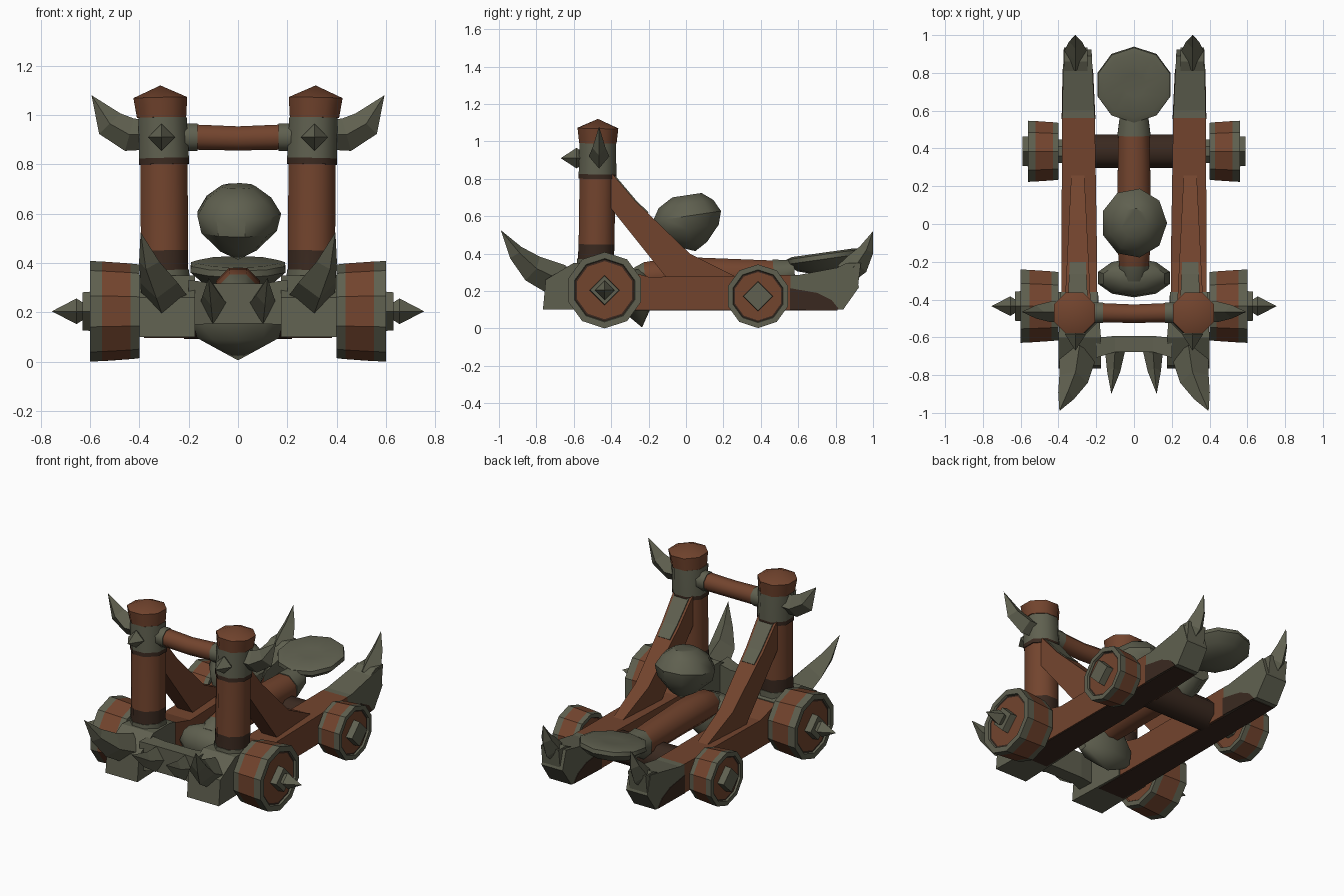
import bpy, bmesh, math
from mathutils import Vector

W, D, M = 0, 1, 2
MATS = []
for name, col in (("wood", (0.17, 0.058, 0.027)), ("dark_wood", (0.042, 0.022, 0.014)),
                  ("dull_metal", (0.115, 0.117, 0.079))):
    m = bpy.data.materials.new(name)
    m.diffuse_color = (*col, 1)
    MATS.append(m)


def finish(name, bm, mirror=False, smooth=0):
    """Turn a bmesh into an object, optionally mirrored across x and smoothed."""
    bmesh.ops.remove_doubles(bm, verts=bm.verts, dist=0.0005)
    bmesh.ops.recalc_face_normals(bm, faces=bm.faces)
    me = bpy.data.meshes.new(name)
    bm.to_mesh(me)
    bm.free()
    for m in MATS:
        me.materials.append(m)
    ob = bpy.data.objects.new(name, me)
    bpy.context.collection.objects.link(ob)
    if smooth:
        bpy.ops.object.select_all(action='DESELECT')
        ob.select_set(True)
        bpy.context.view_layer.objects.active = ob
        bpy.ops.object.shade_smooth_by_angle(angle=math.radians(smooth))
    if mirror:
        ob.modifiers.new("mirror", 'MIRROR').use_mirror_merge = False
    return ob


def tube(name, rings, mats, sides=8, turn=0.5, curve=False, mirror=False, smooth=0):
    """Loft rings (x, y, z, r) or (x, y, z, ru, rv); mats: one index, or one per segment plus end cap."""
    pts = [Vector(r[:3]) for r in rings]
    if isinstance(mats, int):
        mats = [mats] * len(rings)
    bm = bmesh.new()
    loops = []
    for i, r in enumerate(rings):
        t = pts[-1] - pts[0]
        if curve:
            t = pts[min(i + 1, len(pts) - 1)] - pts[max(i - 1, 0)]
        t.normalize()
        u = t.cross(Vector((0, 1, 0) if abs(t.z) > 0.9 else (0, 0, 1))).normalized()
        v = u.cross(t)
        ru, rv = r[3], r[-1]
        loops.append([bm.verts.new(pts[i] + u * ru * math.cos(a) + v * rv * math.sin(a))
                      for a in (math.tau * (k + turn) / sides for k in range(sides))])
    for i in range(len(loops) - 1):
        a, b = loops[i], loops[i + 1]
        for k in range(sides):
            n = (k + 1) % sides
            bm.faces.new((a[k], a[n], b[n], b[k])).material_index = mats[i]
    bm.faces.new(loops[0]).material_index = mats[0]
    bm.faces.new(loops[-1]).material_index = mats[-1]
    return finish(name, bm, mirror, smooth)


def prism(name, profile, width, mat):
    """Extrude a (y, z) profile across x; width(y) gives the two x limits. Mirrored."""
    bm = bmesh.new()
    sides = [[bm.verts.new((width(y)[j], y, z)) for y, z in profile] for j in (0, 1)]
    for s in sides:
        bm.faces.new(s)
    for k in range(len(profile)):
        n = (k + 1) % len(profile)
        bm.faces.new((sides[0][k], sides[0][n], sides[1][n], sides[1][k]))
    for f in bm.faces:
        f.material_index = mat
    return finish(name, bm, True)


# Side beams: wooden middle, metal-clad tail and front block
def taper(y):
    k = max(0, (y - 0.3) / 0.63)
    return 0.195 + 0.03 * k, 0.385 - 0.012 * k


prism("side_beam", [(-0.36, 0.1), (0.56, 0.1), (0.56, 0.285), (-0.2, 0.275), (-0.36, 0.32)], taper, W)
prism("beam_tail", [(0.56, 0.1), (0.84, 0.1), (0.925, 0.22), (0.89, 0.34), (0.6, 0.285), (0.56, 0.285)], taper, M)
patch = [(0.555, 0.1), (0.82, 0.1), (0.78, 0.15), (0.7, 0.19), (0.555, 0.215)]
prism("tail_outer_patch", patch, lambda y: (taper(y)[1] - 0.003, taper(y)[1] + 0.003), D)
prism("tail_inner_patch", patch, lambda y: (taper(y)[0] - 0.003, taper(y)[0] + 0.003), D)
prism("beam_underside", [(-0.55, 0.096), (0.81, 0.096), (0.81, 0.102), (-0.55, 0.102)],
      lambda y: (taper(y)[0] + 0.003, taper(y)[1] - 0.003), D)
prism("front_block", [(-0.765, 0.1), (-0.75, 0.26), (-0.6, 0.35), (-0.42, 0.34), (-0.36, 0.325), (-0.36, 0.1)],
      lambda y: (0.175, 0.4) if y < -0.5 else (0.19, 0.39), M)
prism("tail_horn_base", [(0.78, 0.31), (0.92, 0.23), (0.935, 0.35), (0.86, 0.35)], lambda y: (0.245, 0.37), M)

# Horns
tube("tail_horn", [(0.31, 0.85, 0.29, 0.062, 0.06), (0.31, 0.915, 0.345, 0.06, 0.065),
                   (0.31, 0.965, 0.42, 0.035, 0.04), (0.31, 1.0, 0.52, 0, 0)], M, 4, 0, True, True)
tube("front_horn", [(0.295, -0.68, 0.255, 0.1, 0.09), (0.32, -0.82, 0.32, 0.078, 0.075),
                    (0.36, -0.91, 0.405, 0.045, 0.045), (0.395, -0.99, 0.525, 0, 0)], M, 4, 0, True, True)
tube("bumper_spike", [(0.1, -0.66, 0.235, 0.055, 0.085), (0.108, -0.78, 0.27, 0.035, 0.045),
                      (0.12, -0.9, 0.34, 0, 0)], M, 4, 0, True, True)
tube("post_horn", [(0.36, -0.465, 0.92, 0.05, 0.06), (0.44, -0.465, 0.92, 0.055, 0.068),
                   (0.52, -0.465, 0.965, 0.035, 0.06), (0.594, -0.465, 1.08, 0, 0)], M, 4, 0, True, True)
tube("post_front_spike", [(0.31, -0.55, 0.91, 0.03), (0.31, -0.585, 0.91, 0.055), (0.31, -0.67, 0.91, 0)],
     M, 4, 0, mirror=True)

# Front bumper between the blocks
tube("bumper", [(-0.2, -0.655, 0.24, 0.075, 0.13), (-0.1, -0.635, 0.235, 0.06, 0.115),
                (0.1, -0.635, 0.235, 0.06, 0.115), (0.2, -0.655, 0.24, 0.075, 0.13)], M, 4)

# Upright posts with metal foot, metal band and pointed wooden cap
tube("post", [(0.298, -0.485, 0.27, 0.112), (0.298, -0.482, 0.37, 0.108), (0.298, -0.482, 0.37, 0.104),
              (0.298, -0.478, 0.45, 0.104), (0.3, -0.474, 0.8, 0.103), (0.3, -0.474, 0.8, 0.109),
              (0.3, -0.473, 0.825, 0.109), (0.306, -0.472, 0.99, 0.106), (0.31, -0.471, 0.99, 0.108),
              (0.315, -0.471, 1.07, 0.118), (0.315, -0.471, 1.12, 0)],
     [M, M, D, W, D, D, M, W, W, W, W], 8, mirror=True, smooth=50)


# Diagonal braces behind the posts, with a metal strip on the upper back face
def brace_width(y):
    return 0.23 + 0.05 * (y + 0.4), 0.365 - 0.05 * (y + 0.4)


prism("brace", [(-0.4, 0.83), (-0.38, 0.81), (-0.27, 0.68), (0.02, 0.4), (0.27, 0.275), (-0.1, 0.265),
                (-0.4, 0.64)], brace_width, W)
prism("brace_strip", [(-0.4, 0.836), (-0.376, 0.814), (-0.266, 0.684), (-0.2, 0.62), (-0.205, 0.615),
                      (-0.27, 0.678), (-0.38, 0.808)],
      lambda y: (brace_width(y)[0] + 0.015, brace_width(y)[1] - 0.015), M)

# Top crossbar with collars
tube("top_crossbar", [(-0.23, -0.47, 0.91, 0.06), (-0.165, -0.47, 0.91, 0.06), (-0.165, -0.47, 0.91, 0.055),
                      (0, -0.475, 0.905, 0.053), (0.165, -0.47, 0.91, 0.055), (0.165, -0.47, 0.91, 0.06),
                      (0.23, -0.47, 0.91, 0.06)], [M, M, W, W, M, M, M], 8, smooth=50)

# Rear axle bar
tube("rear_axle", [(-0.22, 0.385, 0.18, 0.095), (0.22, 0.385, 0.18, 0.095)], D, 8, smooth=50)

# Throwing arm, bowl, stone and counterweight
tube("throwing_arm", [(0, -0.3, 0.24, 0.075), (0, -0.22, 0.275, 0.085), (0, -0.1, 0.285, 0.096),
                      (0, 0.05, 0.29, 0.097), (0, 0.47, 0.28, 0.09), (0, 0.47, 0.28, 0.095),
                      (0, 0.58, 0.31, 0.08, 0.06)], [M, W, W, W, M, M, M], 8, smooth=50)
bowl = tube("bowl", [(0, 0, -0.07, 0.07), (0, 0, -0.045, 0.15), (0, 0, 0.0, 0.203), (0, 0, 0.025, 0.2),
                     (0, 0, 0.035, 0.17), (0, 0, 0.03, 0.06)], M, 10, smooth=40)
bowl.location = (0, 0.738, 0.37)
bowl.rotation_euler.x = math.radians(8)
tube("stone", [(0, 0.05, 0.413, 0), (0, 0.03, 0.45, 0.075, 0.085), (0, 0.005, 0.53, 0.158, 0.175),
               (0, 0.005, 0.6, 0.175, 0.187), (0, 0.0, 0.665, 0.135, 0.15), (0, 0.005, 0.712, 0.07, 0.08)],
     M, 9, smooth=40)
tube("counterweight", [(0, -0.235, 0.005, 0), (0, -0.26, 0.1, 0.175, 0.075), (0, -0.285, 0.2, 0.2, 0.105),
                       (0, -0.29, 0.27, 0.17, 0.09), (0, -0.29, 0.31, 0.08, 0.05)], M, 10, smooth=40)


# Wheels: metal rims, wooden tread and faces, square hub
def wheel(name, y, z, r, x1, spike):
    x0 = 0.4
    w = x1 - x0
    tube(name, [(x0 + 0.01, y, z, r * 0.75), (x0, y, z, r * 0.78), (x0, y, z, r * 0.93),
                (x0 + 0.18 * w, y, z, r * 0.95), (x0 + 0.76 * w, y, z, r * 0.99), (x1, y, z, r),
                (x1, y, z, r * 0.83), (x1 - 0.012, y, z, r * 0.81), (x1 - 0.012, y, z, r * 0.76)],
         [W, M, M, W, M, M, M, D, W], 10, mirror=True)
    tube(name + "_axle_collar", [(0.36, y, z, r * 0.4), (0.42, y, z, r * 0.4)], M, 8, mirror=True)
    tube(name + "_hub", [(x1 - 0.03, y, z, 0.082), (x1 + 0.03, y, z, 0.077)], M, 4, 0, mirror=True)
    if spike:
        tube(name + "_spike", [(x1 + 0.02, y, z, 0.03), (x1 + 0.055, y, z, 0.052), (x1 + 0.155, y, z, 0)],
             M, 4, 0, mirror=True)


wheel("front_wheel", -0.435, 0.204, 0.204, 0.6, True)
wheel("rear_wheel", 0.385, 0.172, 0.17, 0.56, False)
